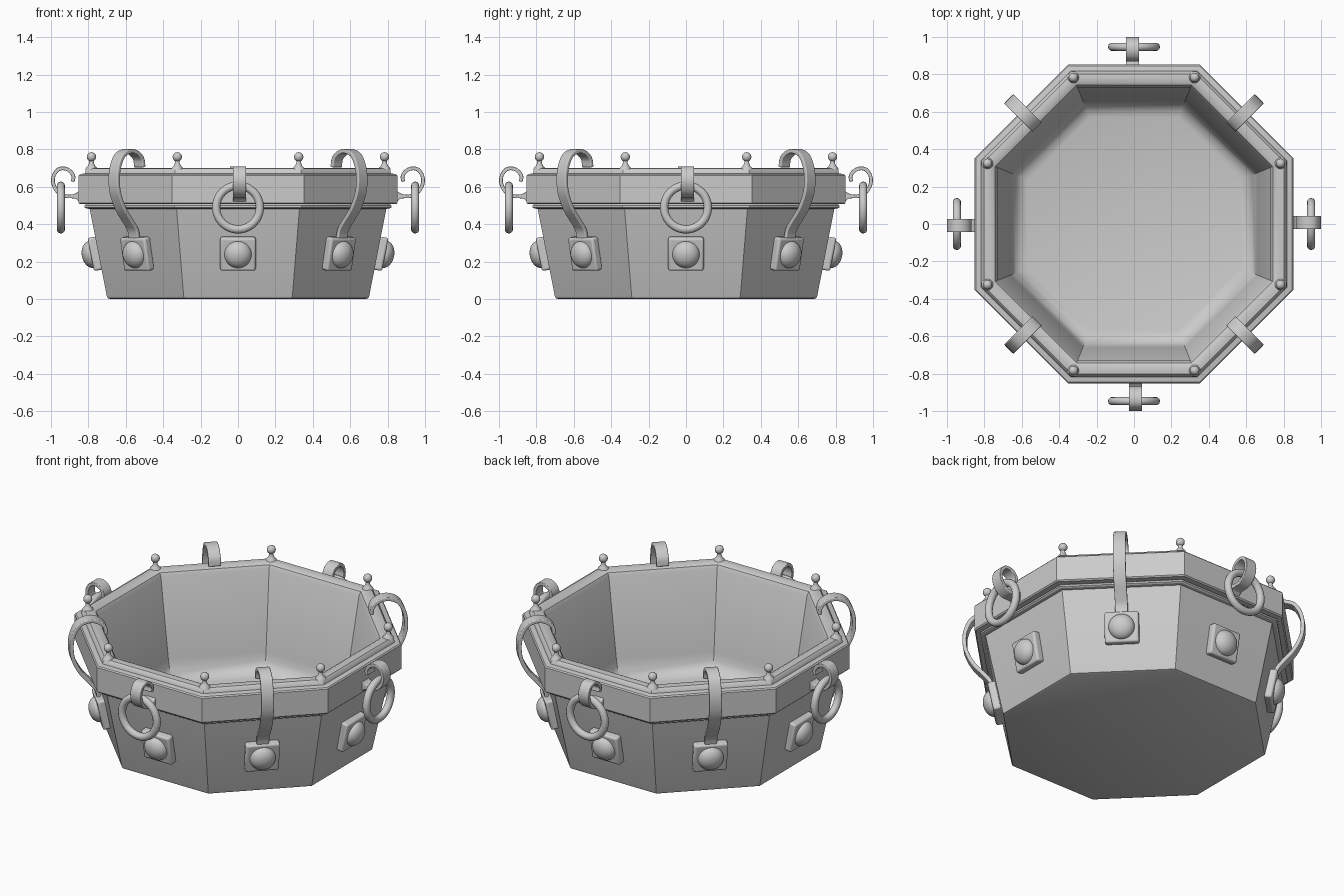
import bpy, bmesh, math
from mathutils import Matrix, Vector

if "Cube" in bpy.data.objects:
    bpy.data.objects.remove(bpy.data.objects["Cube"])

TILT = math.atan2(0.095, 0.48)


def finish(bm, name, bevel=0, angle=30):
    bmesh.ops.recalc_face_normals(bm, faces=bm.faces[:])
    me = bpy.data.meshes.new(name)
    bm.to_mesh(me)
    bm.free()
    ob = bpy.data.objects.new(name, me)
    bpy.context.collection.objects.link(ob)
    if bevel:
        m = ob.modifiers.new("bevel", 'BEVEL')
        m.width, m.segments, m.limit_method = bevel, 3, 'ANGLE'
        m.angle_limit = math.radians(50)
    bpy.ops.object.select_all(action='DESELECT')
    ob.select_set(True)
    bpy.context.view_layer.objects.active = ob
    bpy.ops.object.shade_smooth_by_angle(angle=math.radians(angle))
    return ob


def lathe(bm, profile, sides, phase=0.0, centre=(0, 0)):
    """Revolve (radius, z) points and cap both ends."""
    rings = []
    for r, z in profile:
        rings.append([bm.verts.new((centre[0] + r * math.cos(phase + k * math.tau / sides),
                                    centre[1] + r * math.sin(phase + k * math.tau / sides), z))
                      for k in range(sides)])
    for a, b in zip(rings, rings[1:]):
        for k in range(sides):
            j = (k + 1) % sides
            bm.faces.new((a[k], a[j], b[j], b[k]))
    bm.faces.new(rings[0][::-1])
    bm.faces.new(rings[-1])


def smooth_path(pts, steps=6):
    """Catmull-Rom through (radius, z, thickness) points."""
    p = [Vector(q) for q in pts]
    p = [2 * p[0] - p[1]] + p + [2 * p[-1] - p[-2]]
    out = []
    for i in range(1, len(p) - 2):
        a, b, c, d = p[i - 1:i + 3]
        for s in range(steps):
            t = s / steps
            out.append(0.5 * (2 * b + (c - a) * t + (2 * a - 5 * b + 4 * c - d) * t * t
                              + (3 * b - a - 3 * c + d) * t ** 3))
    return out + [p[-2]]


def strap(name, pts, width, offset, angle):
    """Flat strip following a path in the radial plane."""
    bm = bmesh.new()
    path = smooth_path(pts)
    rings = []
    for i, q in enumerate(path):
        d = path[min(i + 1, len(path) - 1)] - path[max(i - 1, 0)]
        n = Vector((-d.y, d.x)).normalized() * q.z / 2
        rings.append([bm.verts.new((q.x + s * n.x, offset + t * width / 2, q.y + s * n.y))
                      for s, t in ((1, 1), (1, -1), (-1, -1), (-1, 1))])
    for a, b in zip(rings, rings[1:]):
        for k in range(4):
            bm.faces.new((a[k], a[(k + 1) % 4], b[(k + 1) % 4], b[k]))
    bm.faces.new(rings[0])
    bm.faces.new(rings[-1])
    bmesh.ops.rotate(bm, verts=bm.verts, matrix=Matrix.Rotation(angle, 3, 'Z'))
    finish(bm, name, bevel=0.005)


# Octagonal bowl: outer wall, moulding, rim band, raised lip, hollow inside
apothems = [(0.685, 0), (0.697, 0.005), (0.702, 0.018), (0.793, 0.482), (0.812, 0.484),
            (0.82, 0.49), (0.82, 0.50), (0.812, 0.507), (0.845, 0.507), (0.852, 0.514),
            (0.852, 0.66), (0.846, 0.667), (0.818, 0.672), (0.814, 0.686), (0.802, 0.698),
            (0.785, 0.70), (0.76, 0.698), (0.742, 0.688), (0.731, 0.668), (0.66, 0.20),
            (0.65, 0.155), (0.632, 0.12), (0.605, 0.097), (0.57, 0.088)]
bm = bmesh.new()
lathe(bm, [(a / math.cos(math.pi / 8), z) for a, z in apothems], 8, math.pi / 8)
finish(bm, "bowl")

# Ball finials on the rim corners
for k in range(8):
    a = math.pi / 8 + k * math.pi / 4
    prof = [(0.033, 0.69), (0.029, 0.702), (0.019, 0.712), (0.013, 0.725), (0.012, 0.738)]
    prof += [(0.025 * math.cos(t), 0.76 + 0.025 * math.sin(t))
             for t in [math.radians(d) for d in range(-55, 90, 18)]]
    bm = bmesh.new()
    lathe(bm, prof, 20, centre=(0.848 * math.cos(a), 0.848 * math.sin(a)))
    finish(bm, "rim_finial", angle=50)

# Square plates with domed studs, one per wall
for k in range(8):
    place = (Matrix.Rotation(k * math.pi / 4, 4, 'Z') @ Matrix.Translation((0.748, 0, 0.245))
             @ Matrix.Rotation(TILT, 4, 'Y'))
    bm = bmesh.new()
    bmesh.ops.create_cube(bm, size=1, matrix=place @ Matrix.Translation((0.015, 0, 0))
                          @ Matrix.Diagonal((0.05, 0.19, 0.18, 1)))
    finish(bm, "stud_plate", bevel=0.012)
    bm = bmesh.new()
    bmesh.ops.create_uvsphere(bm, u_segments=28, v_segments=18, radius=1,
                              matrix=place @ Matrix.Translation((0.036, 0, 0))
                              @ Matrix.Diagonal((0.052, 0.073, 0.073, 1)))
    finish(bm, "stud_dome")

# Tall strap hooks on the diagonal walls
T = 0.022
strap_path = [(0.742, 0.705, T), (0.752, 0.75, T), (0.79, 0.782, T), (0.84, 0.79, T),
              (0.895, 0.765, T), (0.928, 0.70, T), (0.936, 0.63, T), (0.925, 0.56, T),
              (0.885, 0.48, T), (0.83, 0.415, T), (0.795, 0.37, T), (0.782, 0.32, T),
              (0.768, 0.26, T)]
for k in range(4):
    strap("strap_hook", strap_path, 0.07, 0, math.pi / 4 + k * math.pi / 2)

# Curled hooks with hanging rings on the square walls
H = 0.02
hook_path = [(0.845, 0.55, 0.07), (0.866, 0.55, 0.032), (0.89, 0.549, H), (0.93, 0.552, H),
             (0.968, 0.578, H), (0.988, 0.62, H), (0.985, 0.66, H), (0.962, 0.692, H),
             (0.928, 0.698, H), (0.897, 0.683, H), (0.88, 0.655, H), (0.884, 0.628, H)]
for k in range(4):
    ang = k * math.pi / 2
    strap("ring_hook", hook_path, 0.07, 0.008, ang)
    rot = Matrix.Rotation(ang, 4, 'Z')
    bm = bmesh.new()
    rings = []
    for i in range(40):
        u = i * math.tau / 40
        ring = []
        for j in range(12):
            v = j * math.tau / 12
            r = 0.117 + 0.022 * math.cos(v)
            ring.append(bm.verts.new(rot @ Vector((0.947 + 0.022 * math.sin(v),
                                                   r * math.cos(u), 0.489 + r * math.sin(u)))))
        rings.append(ring)
    for i in range(40):
        a, b = rings[i], rings[(i + 1) % 40]
        for j in range(12):
            bm.faces.new((a[j], a[(j + 1) % 12], b[(j + 1) % 12], b[j]))
    finish(bm, "hanging_ring", angle=50)
